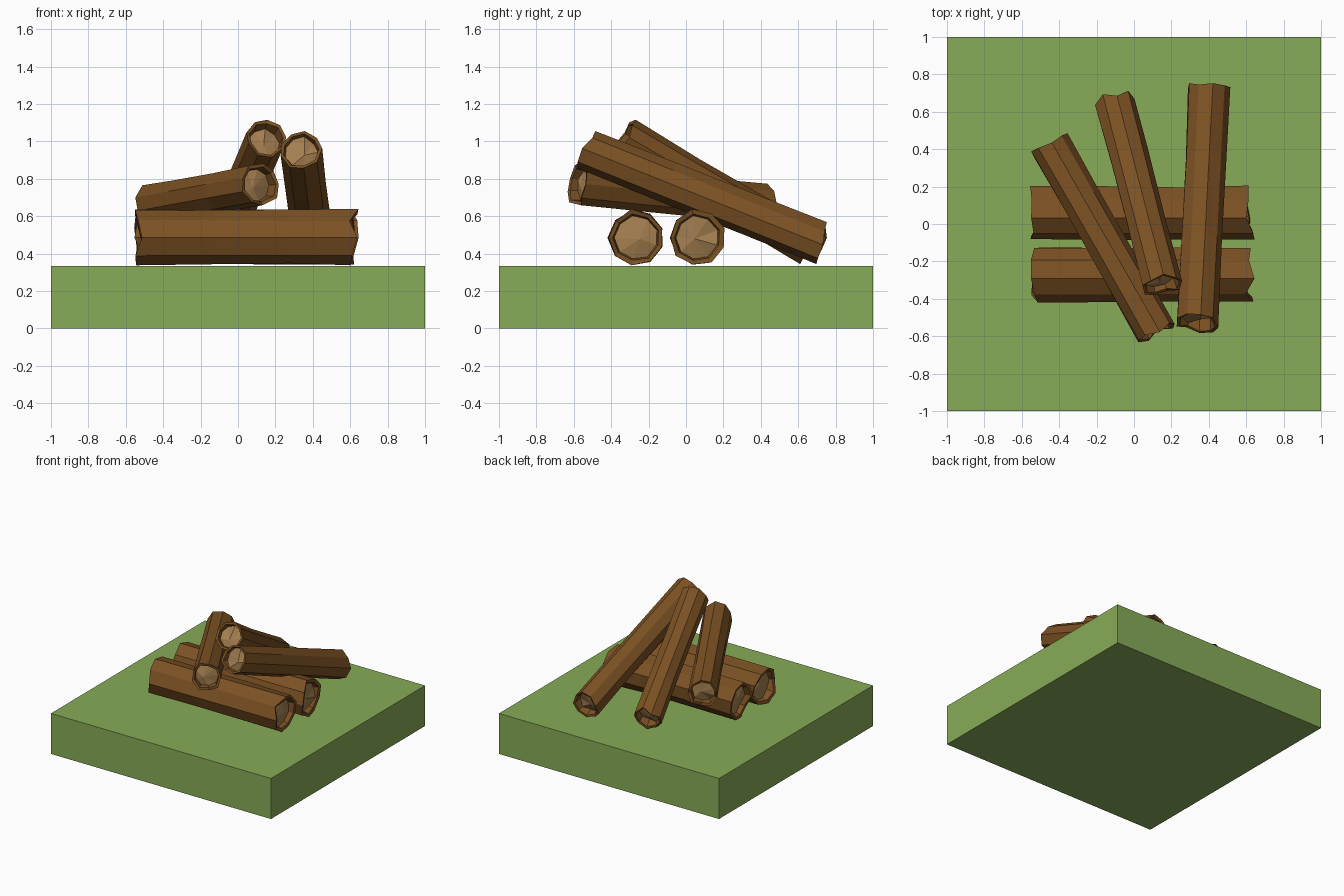
import bpy, bmesh, math, random
from mathutils import Vector

random.seed(7)
SIDES = 9

if "Cube" in bpy.data.objects:
    bpy.data.objects.remove(bpy.data.objects["Cube"], do_unlink=True)


def material(name, rgb):
    mat = bpy.data.materials.new(name)
    mat.use_nodes = True
    mat.diffuse_color = (*rgb, 1)
    mat.node_tree.nodes["Principled BSDF"].inputs["Base Color"].default_value = (*rgb, 1)
    return mat


grass = material("grass green", (0.245, 0.41, 0.097))
bark = material("bark brown", (0.2, 0.083, 0.017))
wood = material("cut wood tan", (0.37, 0.21, 0.08))


def finish(bm, name, mats):
    bmesh.ops.recalc_face_normals(bm, faces=bm.faces)
    mesh = bpy.data.meshes.new(name)
    bm.to_mesh(mesh)
    bm.free()
    for mat in mats:
        mesh.materials.append(mat)
    obj = bpy.data.objects.new(name, mesh)
    bpy.context.collection.objects.link(obj)
    return obj


def log(name, start, end, radius):
    """Rough faceted log with ragged bark rims and recessed wood ends."""
    start, end = Vector(start), Vector(end)
    length = (end - start).length
    bm = bmesh.new()
    wobble = [random.uniform(0.95, 1.04) for _ in range(SIDES)]

    def ring(zs, scale, jitter=0.0):
        verts = []
        for i in range(SIDES):
            a = math.tau * (i + 0.5) / SIDES
            r = radius * scale * wobble[i] * (1 + random.uniform(-jitter, jitter))
            verts.append(bm.verts.new((r * math.cos(a), r * math.sin(a), zs[i])))
        return verts

    def rim():
        return [random.uniform(-0.025, 0.025) for _ in range(SIDES)]

    low, high = rim(), [length + z for z in rim()]
    # From the recessed wood, over one rim, along the bark and into the other end
    rings = [
        ring([0.045 + random.uniform(-0.015, 0.015) for _ in low], 0.78),
        ring([z + 0.005 for z in low], 0.84),
        ring(low, 1.0, 0.04),
        ring([length * 0.35] * SIDES, 0.98, 0.03),
        ring([length * 0.7] * SIDES, 0.98, 0.03),
        ring(high, 1.0, 0.04),
        ring([z - 0.005 for z in high], 0.84),
        ring([length - 0.045 + random.uniform(-0.015, 0.015) for _ in high], 0.78),
    ]
    for a, b in zip(rings, rings[1:]):
        for i in range(SIDES):
            j = (i + 1) % SIDES
            bm.faces.new((a[i], a[j], b[j], b[i]))
    # Faceted wood faces around an off-centre point
    for edge, z in ((rings[0], 0.03), (rings[-1], length - 0.03)):
        c = bm.verts.new((random.uniform(-0.03, 0.03), random.uniform(-0.03, 0.03), z))
        for i in range(SIDES):
            bm.faces.new((edge[i], edge[(i + 1) % SIDES], c)).material_index = 1
    obj = finish(bm, name, (bark, wood))
    obj.location = start
    obj.rotation_mode = "QUATERNION"
    obj.rotation_quaternion = (end - start).to_track_quat("Z", "Y")
    return obj


# Grass block
bm = bmesh.new()
bmesh.ops.create_cube(bm, size=1)
bmesh.ops.scale(bm, vec=(2, 2, 0.333), verts=bm.verts)
bmesh.ops.translate(bm, vec=(0, 0, 0.1665), verts=bm.verts)
finish(bm, "grass_block", (grass,))

# Two logs lying side by side
for name, y in (("front_base_log", -0.265), ("back_base_log", 0.06)):
    log(name, (-0.53, y, 0.485), (0.62, y, 0.485), 0.152)

# Three logs leaning across them
log("left_leaning_log", (0.115, -0.575, 0.77), (-0.455, 0.425, 0.665), 0.112)
log("middle_leaning_log", (0.15, -0.32, 1.015), (-0.1, 0.645, 0.45), 0.113)
log("right_leaning_log", (0.335, -0.53, 0.955), (0.4, 0.73, 0.45), 0.115)
